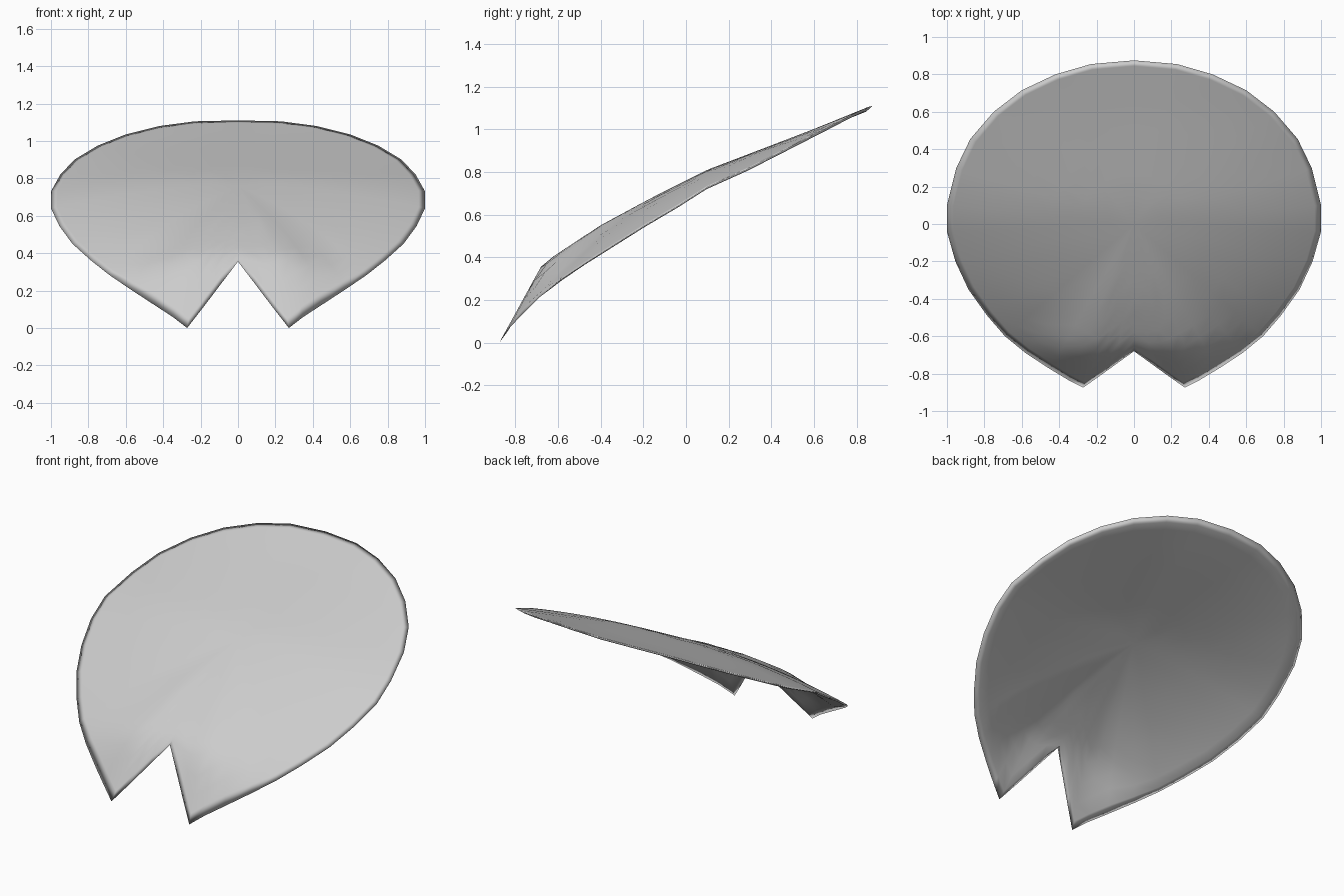
import bpy, bmesh

if "Cube" in bpy.data.objects:
    bpy.data.objects.remove(bpy.data.objects["Cube"])

# Right half of the rim, back centre round to the lobe tip, then along the notch
RIM = [(0, .875, 1.11), (.23, .855, 1.105), (.42, .80, 1.08), (.60, .715, 1.035),
       (.75, .60, .975), (.875, .455, .90), (.95, .30, .82), (1, .10, .73),
       (1, -.04, .64), (.955, -.20, .545), (.885, -.35, .45), (.785, -.49, .36),
       (.69, -.60, .285), (.58, -.69, .21), (.45, -.775, .125), (.35, -.835, .06),
       (.272, -.875, 0), (.18, -.81, .118), (.09, -.745, .237), (0, -.68, .355)]
# Centre spine height along y
SPINE = [(-.875, 0), (-.68, .355), (-.62, .405), (-.4, .55), (-.15, .685),
         (.1, .81), (.6, 1.0), (.875, 1.11)]
RINGS = [.15, .3, .45, .6, .7, .78, .85, .91, .965]
THICK = .015


def spine(y):
    for (a, za), (b, zb) in zip(SPINE, SPINE[1:]):
        if y <= b:
            return za + (zb - za) * (y - a) / (b - a)
    return SPINE[-1][1]


def inner(p, s, drop):
    x, y, z = p
    return x * s, y * s, spine(y * s) + (z - spine(y)) * s ** 2.2 - drop


rim = RIM + [(-x, y, z) for x, y, z in RIM[-2:0:-1]]
n = len(rim)
bm = bmesh.new()
edge = [bm.verts.new(p) for p in rim]

# Upper and lower skins share the sharp rim
for drop in (0, THICK):
    hub = bm.verts.new((0, 0, spine(0) - drop))
    loops = [[bm.verts.new(inner(p, s, drop)) for p in rim] for s in RINGS] + [edge]
    for i in range(n):
        j = (i + 1) % n
        bm.faces.new((hub, loops[0][i], loops[0][j]))
        for a, b in zip(loops, loops[1:]):
            bm.faces.new((a[i], b[i], b[j], a[j]))
bmesh.ops.recalc_face_normals(bm, faces=bm.faces)
for f in bm.faces:
    f.smooth = True

mesh = bpy.data.meshes.new("leaf_pad")
bm.to_mesh(mesh)
bm.free()
bpy.context.collection.objects.link(bpy.data.objects.new("leaf_pad", mesh))
